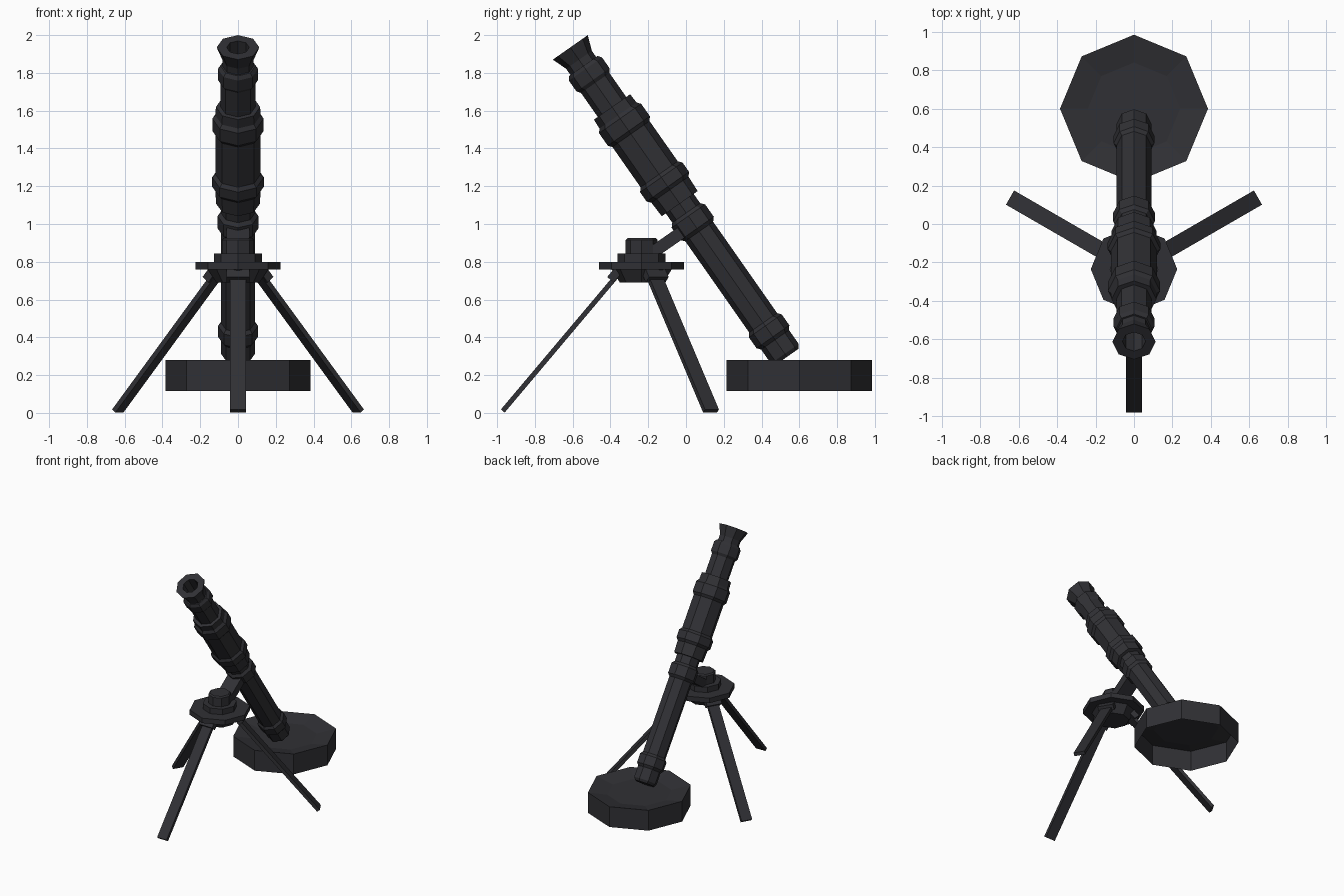
import bpy, bmesh
from math import sin, cos, pi, radians
from mathutils import Matrix, Vector

if "Cube" in bpy.data.objects:
    bpy.data.objects.remove(bpy.data.objects["Cube"])

dark = bpy.data.materials.new("dark_metal")
dark.diffuse_color = (0.03, 0.03, 0.035, 1)
dark.use_nodes = True
dark.node_tree.nodes["Principled BSDF"].inputs["Base Color"].default_value = dark.diffuse_color


def finish(name, bm, matrix):
    bmesh.ops.recalc_face_normals(bm, faces=bm.faces)
    mesh = bpy.data.meshes.new(name)
    bm.to_mesh(mesh)
    bm.free()
    mesh.transform(matrix)
    mesh.materials.append(dark)
    obj = bpy.data.objects.new(name, mesh)
    bpy.context.collection.objects.link(obj)
    return obj


def lathe(name, profile, matrix, sides=8, caps=(True, True)):
    """Faceted solid of revolution from (radius, height) pairs."""
    bm = bmesh.new()
    rings = [[bm.verts.new((r * cos(2 * pi * i / sides), r * sin(2 * pi * i / sides), z))
              for i in range(sides)] for r, z in profile]
    for a, b in zip(rings, rings[1:]):
        for i in range(sides):
            j = (i + 1) % sides
            bm.faces.new((a[i], a[j], b[j], b[i]))
    for ring, cap in zip((rings[0], rings[-1]), caps):
        if cap:
            bm.faces.new(ring)
    return finish(name, bm, matrix)


def bar(name, start, end, width, thick, matrix=Matrix()):
    """Box running from start to end in the yz plane, width along x."""
    start, end = Vector(start), Vector(end)
    d = end - start
    side = Vector((1, 0, 0))
    n = d.normalized().cross(side)
    rot = Matrix((side, d.normalized(), -n)).transposed().to_4x4()
    bm = bmesh.new()
    bmesh.ops.create_cube(bm, size=1)
    bmesh.ops.scale(bm, vec=(width, d.length, thick), verts=bm.verts)
    return finish(name, bm, matrix @ Matrix.Translation((start + end) / 2) @ rot)


# Barrel: height 0 at the muzzle face, running down the tilted axis, with a bore
tilt = Matrix.Translation((0, -0.6125, 1.935)) @ Matrix.Rotation(radians(35), 4, 'X')
lathe("barrel", [
    (0.06, -0.25), (0.06, 0), (0.113, 0), (0.083, -0.08), (0.083, -0.12),
    (0.092, -0.12), (0.107, -0.14), (0.107, -0.21), (0.092, -0.23),
    (0.092, -0.385), (0.117, -0.385), (0.12, -0.44),
    (0.136, -0.46), (0.136, -0.54), (0.12, -0.56),
    (0.12, -0.82), (0.137, -0.84), (0.137, -0.90), (0.12, -0.92),
    (0.116, -1.01), (0.09, -1.01), (0.09, -1.07),
    (0.108, -1.09), (0.108, -1.17), (0.09, -1.19),
    (0.09, -1.78), (0.106, -1.80), (0.106, -1.87), (0.09, -1.89),
    (0.09, -1.98), (0.075, -2.0)], tilt)

# Base plate: hollow underside, shallow dish on top
lathe("base_plate", [(0.385, 0.115), (0.385, 0.28), (0.24, 0.25)],
      Matrix.Translation((0, 0.6, 0)), caps=(False, True))

# Tripod head
head = Matrix.Translation((0, -0.235, 0))
lathe("tripod_head_disc", [(0.115, 0.69), (0.16, 0.76), (0.225, 0.76),
                           (0.225, 0.80), (0.127, 0.80), (0.127, 0.845)], head)
lathe("tripod_head_cap", [(0.085, 0.845), (0.085, 0.915), (0.075, 0.925)], head)

# Arm joining head and barrel
bar("barrel_arm", (0, -0.19, 0.84), (0, 0.04, 1.0), 0.12, 0.065)

# Three legs with brackets
for i, label in enumerate(("front", "back_right", "back_left")):
    spin = head @ Matrix.Rotation(i * 2 * pi / 3, 4, 'Z')
    bar(label + "_leg", (0, -0.735, 0.01), (0, -0.115, 0.745), 0.085, 0.026, spin)
    bar(label + "_leg_bracket", (0, -0.165, 0.705), (0, -0.115, 0.765), 0.12, 0.045, spin)
